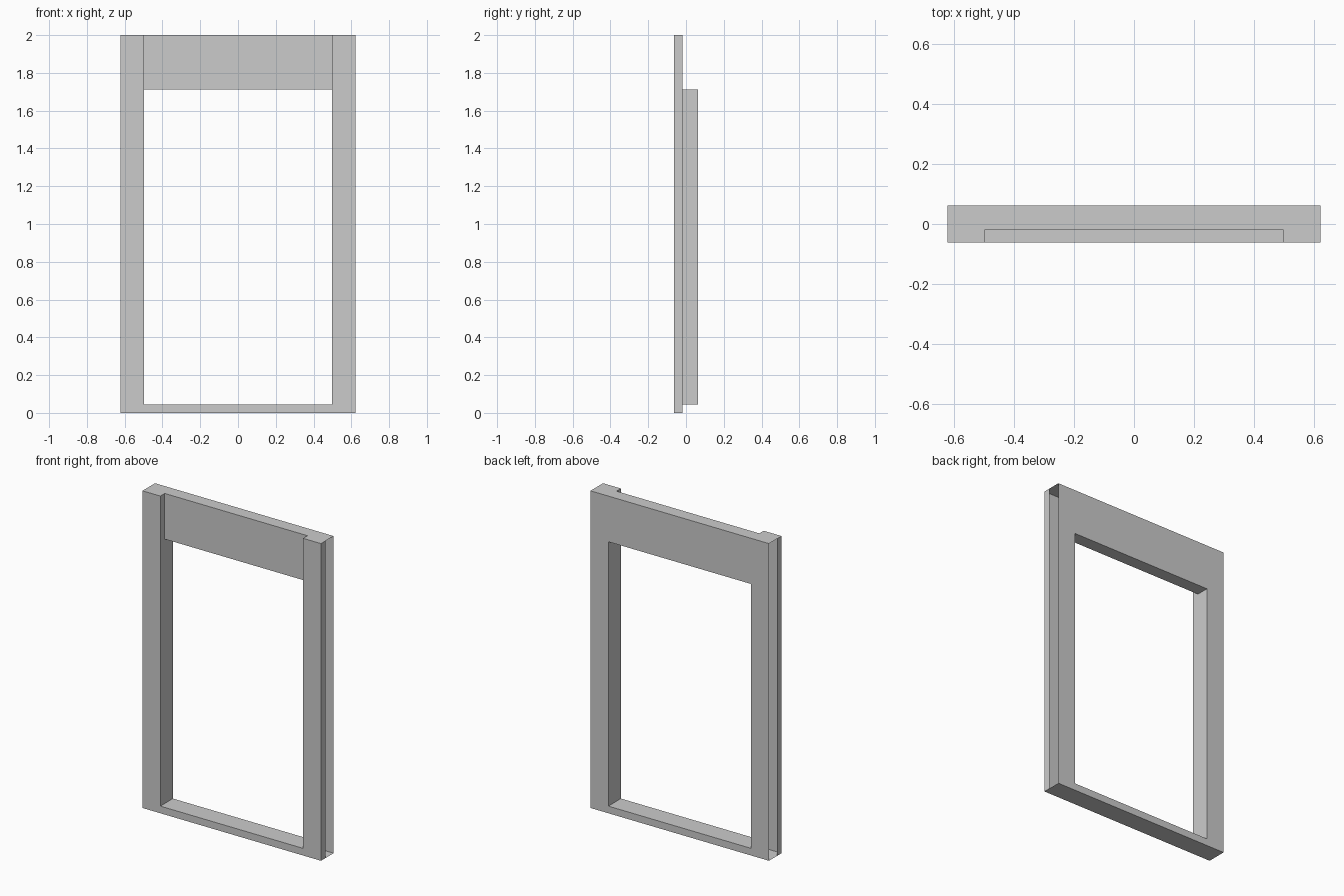
import bpy, bmesh

if "Cube" in bpy.data.objects:
    bpy.data.objects.remove(bpy.data.objects["Cube"])

W, IN = 0.6225, 0.498        # outer and opening half widths
F, B, REC = -0.0625, 0.0625, -0.019   # front, back and recessed planes
SILL, HEAD, H = 0.045, 1.712, 2.0


def part(name, sheets, mirror=False):
    """Thin open shell from flat sheets: (axis, position, (u range), (v range), facing)."""
    bm = bmesh.new()
    for axis, pos, (u0, u1), (v0, v1), facing in sheets:
        verts = []
        for u, v in ((u0, v0), (u1, v0), (u1, v1), (u0, v1)):
            co = [u, v]
            co.insert("xyz".index(axis), pos)
            verts.append(bm.verts.new(co))
        face = bm.faces.new(verts)
        face.normal_update()
        if face.normal["xyz".index(axis)] * facing < 0:
            face.normal_flip()
    bmesh.ops.remove_doubles(bm, verts=bm.verts, dist=1e-5)
    mesh = bpy.data.meshes.new(name)
    bm.to_mesh(mesh)
    bm.free()
    obj = bpy.data.objects.new(name, mesh)
    bpy.context.collection.objects.link(obj)
    if mirror:
        obj.modifiers.new("Mirror", 'MIRROR')
    return obj


# Upright posts, with the rear part of the outer side left open
part("side_post", [
    ('y', F, (IN, W), (0, H), -1),
    ('y', B, (IN, W), (0, H), 1),
    ('x', W, (F, REC), (0, H), 1),
    ('x', IN, (F, REC), (SILL, H), -1),
    ('x', IN, (REC, B), (SILL, HEAD), -1),
    ('z', H, (IN, W), (F, B), 1),
    ('z', 0, (IN, W), (F, B), -1),
], mirror=True)

# Recessed panel over the opening
part("header", [
    ('y', REC, (-IN, IN), (HEAD, H), -1),
    ('y', B, (-IN, IN), (HEAD, H), 1),
    ('z', H, (-IN, IN), (REC, B), 1),
    ('z', HEAD, (-IN, IN), (REC, B), -1),
])

# Low threshold along the floor
part("sill", [
    ('y', F, (-IN, IN), (0, SILL), -1),
    ('y', B, (-IN, IN), (0, SILL), 1),
    ('z', SILL, (-IN, IN), (F, B), 1),
    ('z', 0, (-IN, IN), (F, B), -1),
])
